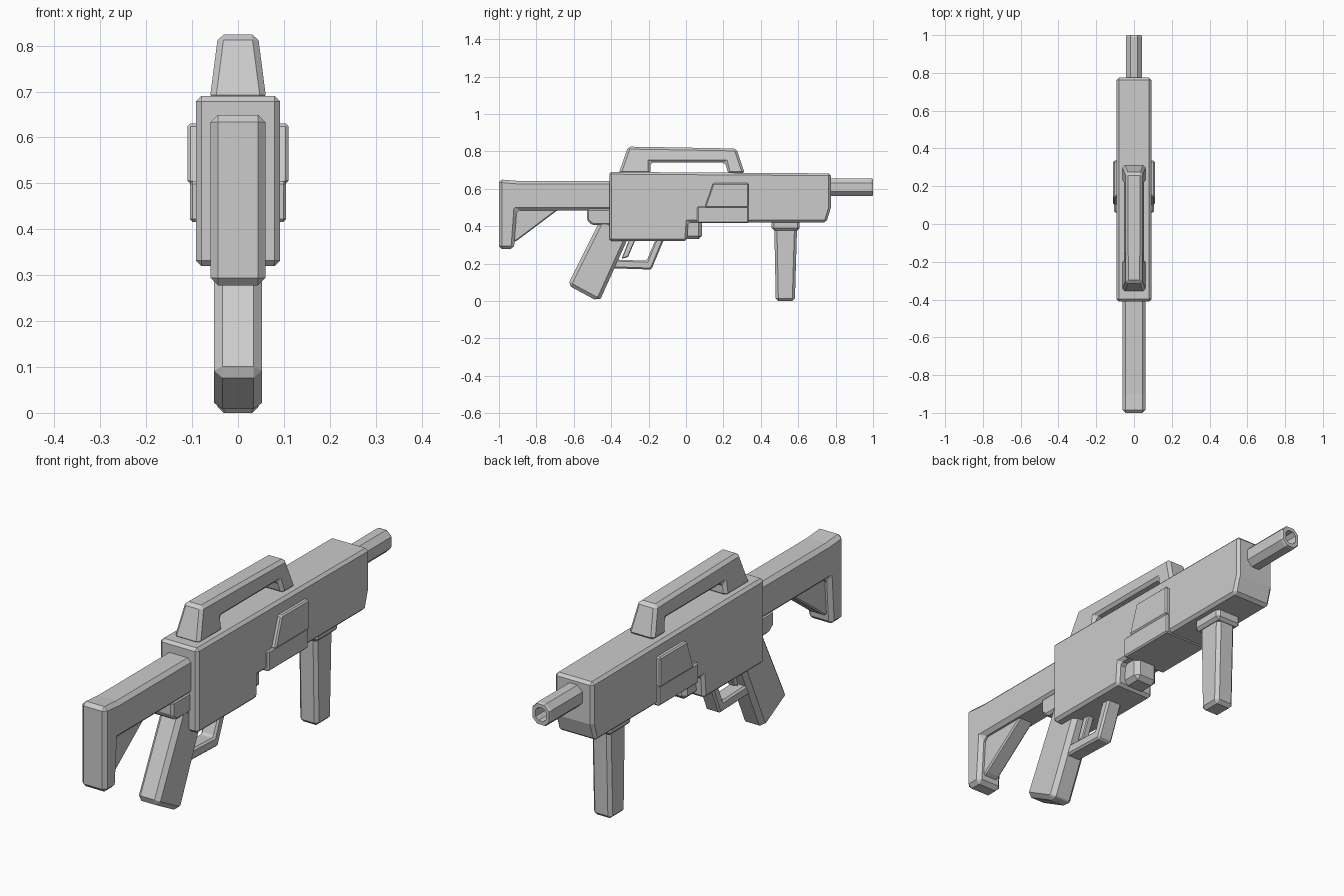
import bpy
import bmesh

if "Cube" in bpy.data.objects:
    bpy.data.objects.remove(bpy.data.objects["Cube"])


def finish(name, bm, bevel=0.0):
    bmesh.ops.recalc_face_normals(bm, faces=bm.faces)
    mesh = bpy.data.meshes.new(name)
    bm.to_mesh(mesh)
    bm.free()
    obj = bpy.data.objects.new(name, mesh)
    bpy.context.collection.objects.link(obj)
    if bevel:
        mod = obj.modifiers.new("edge_chamfer", "BEVEL")
        mod.width = bevel
        mod.segments = 1
        mod.limit_method = 'ANGLE'
        mod.angle_limit = 0.6
    return obj


def prism(name, profile, half, bevel=0.0, taper=0.0):
    """Extrude a side profile (y, z) across x; taper narrows it with height."""
    bm = bmesh.new()
    base = min(z for _, z in profile)
    sides = []
    for s in (-1, 1):
        sides.append([bm.verts.new((s * (half - taper * (z - base)), y, z))
                      for y, z in profile])
    left, right = sides
    bm.faces.new(left)
    bm.faces.new(right[::-1])
    n = len(profile)
    for i in range(n):
        j = (i + 1) % n
        bm.faces.new((left[i], right[i], right[j], left[j]))
    return finish(name, bm, bevel)


def box(name, y0, y1, z0, z1, half, bevel):
    return prism(name, [(y0, z0), (y1, z0), (y1, z1), (y0, z1)], half, bevel)


# Receiver with the shallower fore-end
prism("receiver", [(-0.41, 0.69), (-0.41, 0.32), (0.005, 0.32), (0.012, 0.42),
                   (0.75, 0.42), (0.775, 0.50), (0.775, 0.682)], 0.092, 0.012)

# Raised panels on both sides
prism("upper_side_panel", [(0.10, 0.50), (0.145, 0.63), (0.335, 0.63),
                           (0.335, 0.50)], 0.11, 0.006)
box("lower_side_panel", 0.06, 0.335, 0.416, 0.505, 0.105, 0.006)

# Block under the receiver
box("lower_block", -0.03, 0.085, 0.33, 0.45, 0.055, 0.018)

# Barrel: chamfered square tube with a hollow muzzle
bm = bmesh.new()
w, h, c = 0.043, 0.048, 0.024
section = [(w, h - c), (w - c, h), (c - w, h), (-w, h - c),
           (-w, c - h), (c - w, -h), (w - c, -h), (w, c - h)]
rings = [[bm.verts.new((x * s, y, 0.608 + z * s)) for x, z in section]
         for s, y in ((1, 0.74), (1, 0.99), (0.92, 1.0), (0.6, 1.0), (0.55, 0.88))]
for a, b in zip(rings, rings[1:]):
    for i in range(8):
        j = (i + 1) % 8
        bm.faces.new((a[i], a[j], b[j], b[i]))
bm.faces.new(rings[0])
bm.faces.new(rings[-1])
finish("barrel", bm)

# Shoulder stock and its triangular web
prism("stock", [(-1.0, 0.65), (-1.0, 0.278), (-0.92, 0.278), (-0.905, 0.485),
                (-0.39, 0.485), (-0.39, 0.642), (-0.90, 0.642)], 0.06, 0.016)
prism("stock_web", [(-0.93, 0.31), (-0.90, 0.325), (-0.68, 0.49),
                    (-0.93, 0.50)], 0.035, 0.006)

# Rear grip with collar
prism("rear_grip", [(-0.455, 0.44), (-0.632, 0.085), (-0.475, 0.0),
                    (-0.455, 0.015), (-0.29, 0.38)], 0.052, 0.018)
prism("grip_collar", [(-0.53, 0.495), (-0.53, 0.43), (-0.50, 0.405),
                      (-0.38, 0.405), (-0.38, 0.495)], 0.055, 0.01)

# Trigger guard and trigger
prism("trigger_guard", [(-0.40, 0.175), (-0.185, 0.168), (-0.115, 0.335),
                        (-0.16, 0.335), (-0.21, 0.215), (-0.40, 0.222)], 0.035, 0.008)
prism("trigger", [(-0.30, 0.34), (-0.345, 0.225), (-0.31, 0.235),
                  (-0.265, 0.34)], 0.015, 0.004)

# Vertical front grip with collar
prism("front_grip", [(0.472, 0.40), (0.48, 0.0), (0.582, 0.0), (0.594, 0.40)],
      0.045, 0.014)
box("front_grip_collar", 0.458, 0.608, 0.378, 0.44, 0.06, 0.012)

# Carry handle, an arch narrowing upward
prism("carry_handle", [(-0.36, 0.68), (-0.31, 0.825), (-0.18, 0.823), (0.27, 0.815),
                       (0.315, 0.68), (0.225, 0.68), (0.21, 0.74), (-0.19, 0.74),
                       (-0.19, 0.68)], 0.062, 0.013, 0.13)
